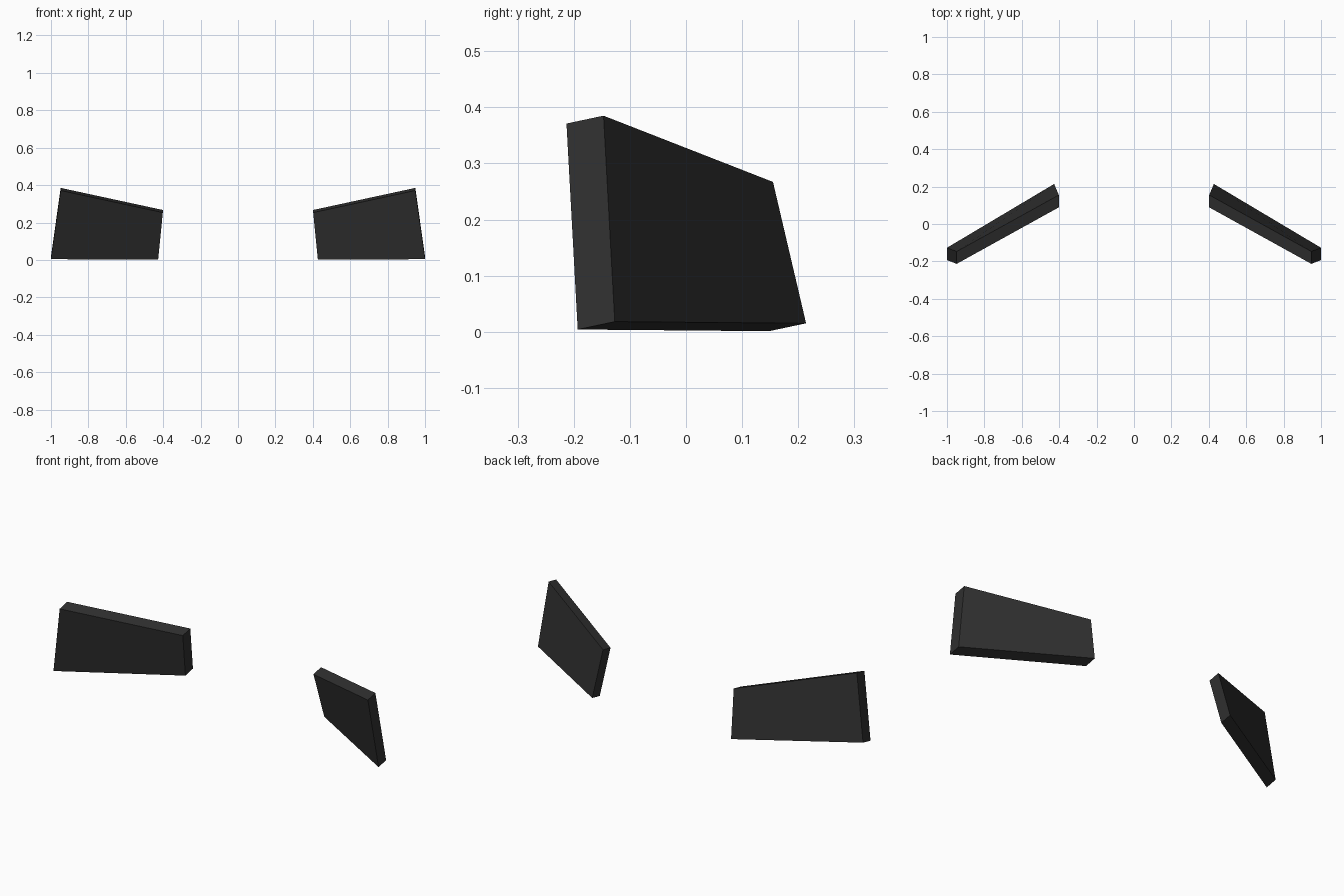
import bpy, bmesh
from mathutils import Vector

if "Cube" in bpy.data.objects:
    bpy.data.objects.remove(bpy.data.objects["Cube"])

# dark rubber colour shared by both plates
mat = bpy.data.materials.new("charcoal")
mat.diffuse_color = (0.029, 0.029, 0.029, 1)
mat.use_nodes = True
mat.node_tree.nodes["Principled BSDF"].inputs["Base Color"].default_value = mat.diffuse_color

# back outline of the right plate, pushed forward along a tilted direction
outline = [(0.427, 0.214, 0.015), (1.0, -0.127, 0.018),
           (0.948, -0.147, 0.385), (0.402, 0.155, 0.267)]
thickness = Vector((0, -0.066, -0.014))


def plate(name, side):
    bm = bmesh.new()
    face = bm.faces.new([bm.verts.new((side * x, y, z)) for x, y, z in outline])
    new = bmesh.ops.extrude_face_region(bm, geom=[face], use_keep_orig=True)["geom"]
    bmesh.ops.translate(bm, vec=thickness,
                        verts=[g for g in new if isinstance(g, bmesh.types.BMVert)])
    bmesh.ops.recalc_face_normals(bm, faces=bm.faces)
    mesh = bpy.data.meshes.new(name)
    bm.to_mesh(mesh)
    bm.free()
    mesh.materials.append(mat)
    bpy.context.collection.objects.link(bpy.data.objects.new(name, mesh))


# mirrored pair of angled plates
plate("right_plate", 1)
plate("left_plate", -1)
